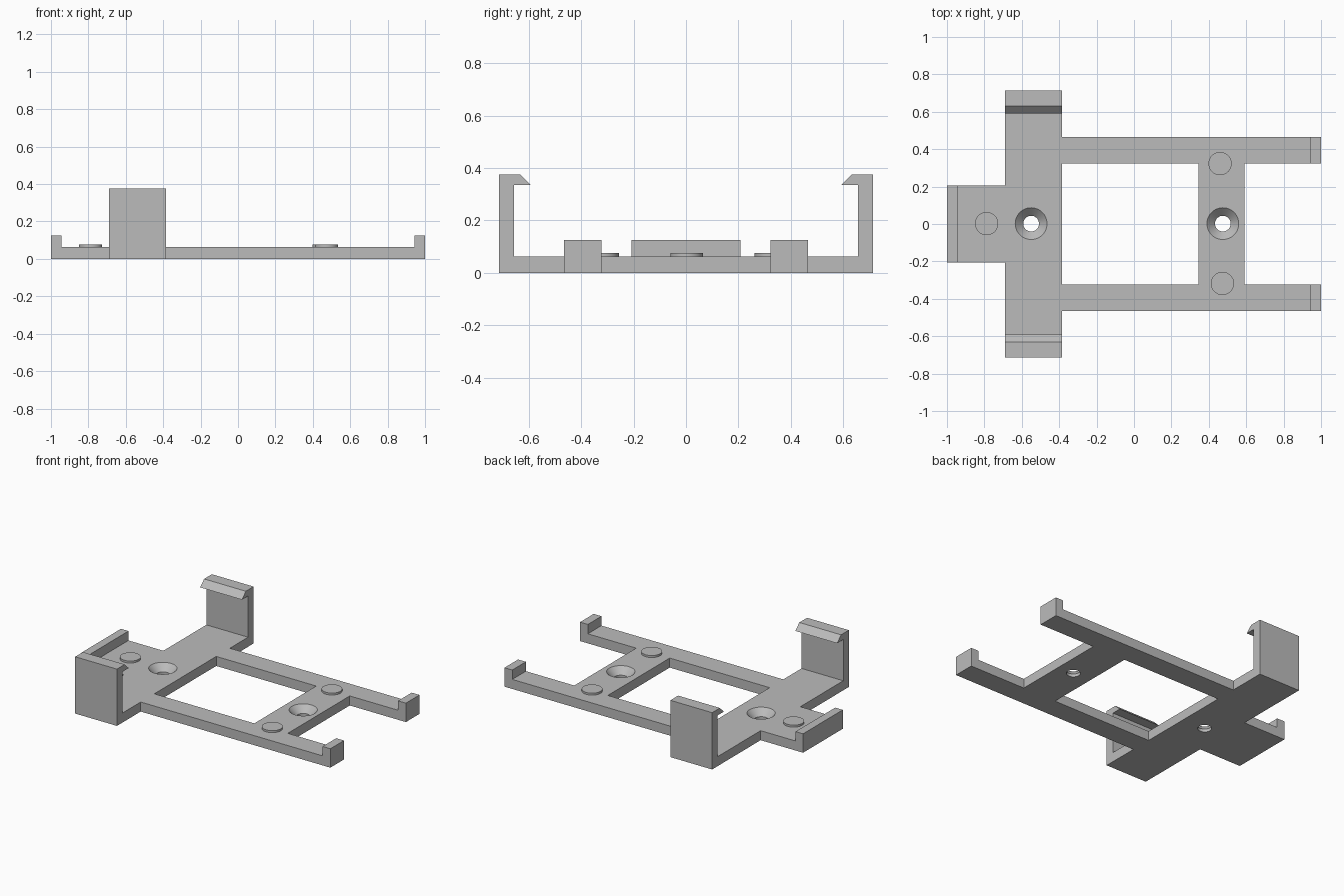
import bpy
import math
from mathutils import Matrix

cube = bpy.data.objects.get("Cube")
if cube:
    bpy.data.objects.remove(cube, do_unlink=True)

THICK = 0.063      # plate thickness
LIP_TOP = 0.125    # height of the end lips
CLIP_TOP = 0.375   # height of the side clips
HALF_Y = 0.713     # half depth across the clips
ARM_IN, ARM_OUT = 0.323, 0.465
BAR_L, BAR_R = -0.69, -0.385

grey = bpy.data.materials.new("plain_grey")
grey.use_nodes = True
GREY = (0.5, 0.5, 0.5, 1.0)
grey.diffuse_color = GREY
grey.node_tree.nodes["Principled BSDF"].inputs["Base Color"].default_value = GREY


def prism(name, profile, start, end, axis="Z"):
    """Extrude a profile along Z (x, y points) or X (y, z points)."""
    n = len(profile)
    if axis == "Z":
        verts = [(a, b, h) for h in (start, end) for a, b in profile]
    else:
        verts = [(h, a, b) for h in (start, end) for a, b in profile]
    faces = [tuple(reversed(range(n))), tuple(range(n, 2 * n))]
    faces += [(i, (i + 1) % n, (i + 1) % n + n, i + n) for i in range(n)]
    mesh = bpy.data.meshes.new(name)
    mesh.from_pydata(verts, [], faces)
    mesh.materials.append(grey)
    obj = bpy.data.objects.new(name, mesh)
    bpy.context.collection.objects.link(obj)
    # Consistent outward normals whatever the winding of the profile
    import bmesh
    bm = bmesh.new()
    bm.from_mesh(mesh)
    bmesh.ops.recalc_face_normals(bm, faces=bm.faces)
    bm.to_mesh(mesh)
    bm.free()
    return obj


def block(name, x0, x1, y0, y1, z0, z1):
    return prism(name, [(x0, y0), (x1, y0), (x1, y1), (x0, y1)], z0, z1)


def activate(obj):
    bpy.ops.object.select_all(action="DESELECT")
    obj.select_set(True)
    bpy.context.view_layer.objects.active = obj


def cone(name, x, y, z0, z1, r0, r1):
    bpy.ops.mesh.primitive_cone_add(vertices=48, radius1=r0, radius2=r1,
                                    depth=z1 - z0, location=(x, y, (z0 + z1) / 2))
    obj = bpy.context.object
    obj.name = name
    obj.data.materials.append(grey)
    return obj


def cut(target, cutter):
    cutter.hide_render = True
    activate(target)
    mod = target.modifiers.new("cut", "BOOLEAN")
    mod.operation = "DIFFERENCE"
    mod.solver = "EXACT"
    mod.object = cutter
    bpy.ops.object.modifier_apply(modifier=mod.name)
    bpy.data.objects.remove(cutter, do_unlink=True)


# Base plate: rear tab, cross bar and two arms, mirrored about the x axis
half = [(-1, 0.207), (BAR_L, 0.207), (BAR_L, HALF_Y), (BAR_R, HALF_Y),
        (BAR_R, ARM_OUT), (1, ARM_OUT), (1, ARM_IN), (0.59, ARM_IN)]
outline = half + [(x, -y) for x, y in reversed(half)]
plate = prism("base_plate", outline, 0, THICK)

# Window between the cross bar and the bridge
cut(plate, block("window_cutter", BAR_R, 0.345, -ARM_IN, ARM_IN, -0.1, 0.2))

# Countersunk screw holes
for x in (-0.55, 0.475):
    cut(plate, cone("hole_cutter", x, 0.002, -0.1, 0.2, 0.042, 0.042))
    cut(plate, cone("sink_cutter", x, 0.002, 0.02, THICK + 0.01, 0.042, 0.095))
activate(plate)
bpy.ops.object.shade_smooth_by_angle(angle=math.radians(30))

# Lips at the ends of the tab and arms
block("tab_lip", -1, -0.945, -0.207, 0.207, THICK, LIP_TOP)
for side, s in (("left", 1), ("right", -1)):
    # the rear arm is at +y, the front arm at -y
    name = "rear" if s > 0 else "front"
    block(name + "_arm_lip", 0.943, 1, s * ARM_IN, s * ARM_OUT, THICK, LIP_TOP)

    # Upright clip with a bevelled hook turned inwards
    hook = [(0.655, THICK), (HALF_Y, THICK), (HALF_Y, CLIP_TOP),
            (0.632, CLIP_TOP), (0.591, 0.335), (0.655, 0.335)]
    prism(name + "_clip", [(s * y, z) for y, z in hook], BAR_L, BAR_R, "X")

# Round raised pads
for name, x, y in (("tab_pad", -0.788, 0.002), ("rear_pad", 0.46, 0.323),
                   ("front_pad", 0.473, -0.318)):
    pad = cone(name, x, y, THICK, 0.076, 0.062, 0.062)
    activate(pad)
    bpy.ops.object.shade_smooth_by_angle(angle=math.radians(30))
